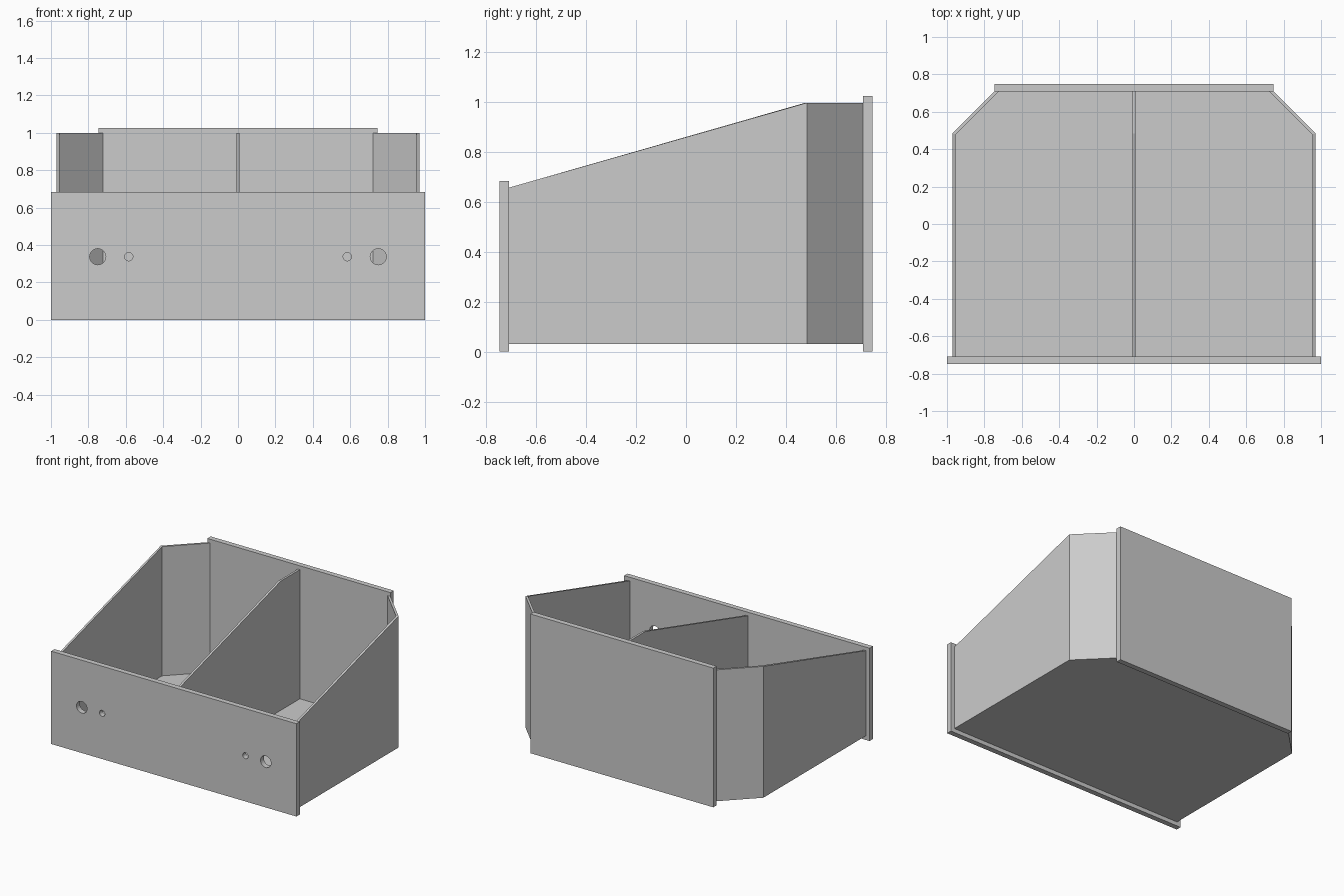
import bpy, bmesh
from mathutils import Vector

if "Cube" in bpy.data.objects:
    bpy.data.objects.remove(bpy.data.objects["Cube"])

Y_IN, Y_OUT = 0.709, 0.748      # inner / outer faces of the end panels
Z_LOW, T = 0.03, 0.016          # underside of the tray, sheet thickness


def prism(name, points, offset):
    """Extrude a flat outline of 3D points along an offset."""
    bm = bmesh.new()
    face = bm.faces.new([bm.verts.new(p) for p in points])
    ext = bmesh.ops.extrude_face_region(bm, geom=[face], use_keep_orig=True)
    moved = [v for v in ext["geom"] if isinstance(v, bmesh.types.BMVert)]
    bmesh.ops.translate(bm, verts=moved, vec=Vector(offset))
    bmesh.ops.recalc_face_normals(bm, faces=bm.faces)
    mesh = bpy.data.meshes.new(name)
    bm.to_mesh(mesh)
    bm.free()
    obj = bpy.data.objects.new(name, mesh)
    bpy.context.collection.objects.link(obj)
    return obj


def panel(name, half_width, y, depth, z0, z1):
    w = half_width
    return prism(name, [(-w, y, z0), (w, y, z0), (w, y, z1), (-w, y, z1)], (0, depth, 0))


# front and back panels
front = panel("front_panel", 1.0, -Y_OUT, Y_OUT - Y_IN, 0, 0.684)
panel("back_panel", 0.746, Y_IN, Y_OUT - Y_IN, 0, 1.026)

# round holes through the front panel
for x, radius in ((0.75, 0.043), (0.584, 0.022)):
    for side in (-1, 1):
        bpy.ops.mesh.primitive_cylinder_add(vertices=32, radius=radius, depth=0.2,
                                            location=(side * x, -0.73, 0.337),
                                            rotation=(1.5707963, 0, 0))
        cutter = bpy.context.object
        cutter.name = "hole_cutter"
        cutter.hide_render = True
        cutter.hide_set(True)
        mod = front.modifiers.new("hole", "BOOLEAN")
        mod.operation = "DIFFERENCE"
        mod.solver = "EXACT"
        mod.object = cutter

# bake the holes and drop the cutters
bpy.context.view_layer.update()
baked = bpy.data.meshes.new_from_object(
    front.evaluated_get(bpy.context.evaluated_depsgraph_get()))
front.modifiers.clear()
front.data = baked
for obj in [o for o in bpy.data.objects if o.name.startswith("hole_cutter")]:
    bpy.data.objects.remove(obj)

# side walls with sloped top, and angled rear corners mitred to them
X_OUT, X_IN = 0.97, 0.97 - T
K_OUT, K_IN = 0.485, 0.478
for label, s in (("left", -1), ("right", 1)):
    wall = prism(label + "_wall",
                 [(s * X_OUT, -Y_IN, Z_LOW), (s * X_OUT, K_OUT, Z_LOW),
                  (s * X_OUT, K_OUT, 0.998), (s * X_OUT, -Y_IN, 0.658)],
                 (-s * T, 0, 0))
    for v in wall.data.vertices:
        if abs(v.co.x) < X_OUT - T / 2 and v.co.y > 0:
            v.co.y = K_IN
    prism(label + "_rear_corner",
          [(s * X_OUT, K_OUT, Z_LOW), (s * 0.746, Y_IN, Z_LOW),
           (s * 0.723, Y_IN, Z_LOW), (s * X_IN, K_IN, Z_LOW)],
          (0, 0, 0.998 - Z_LOW))

# centre divider
prism("divider",
      [(-T / 2, -Y_IN, Z_LOW), (-T / 2, Y_IN, Z_LOW), (-T / 2, Y_IN, 0.998),
       (-T / 2, K_OUT, 0.998), (-T / 2, -Y_IN, 0.658)], (T, 0, 0))

# floor inside the walls
half = [(X_IN, -Y_IN), (X_IN, K_IN), (0.723, Y_IN)]
outline = half + [(-x, y) for x, y in reversed(half)]
prism("floor", [(x, y, Z_LOW) for x, y in outline], (0, 0, T))
